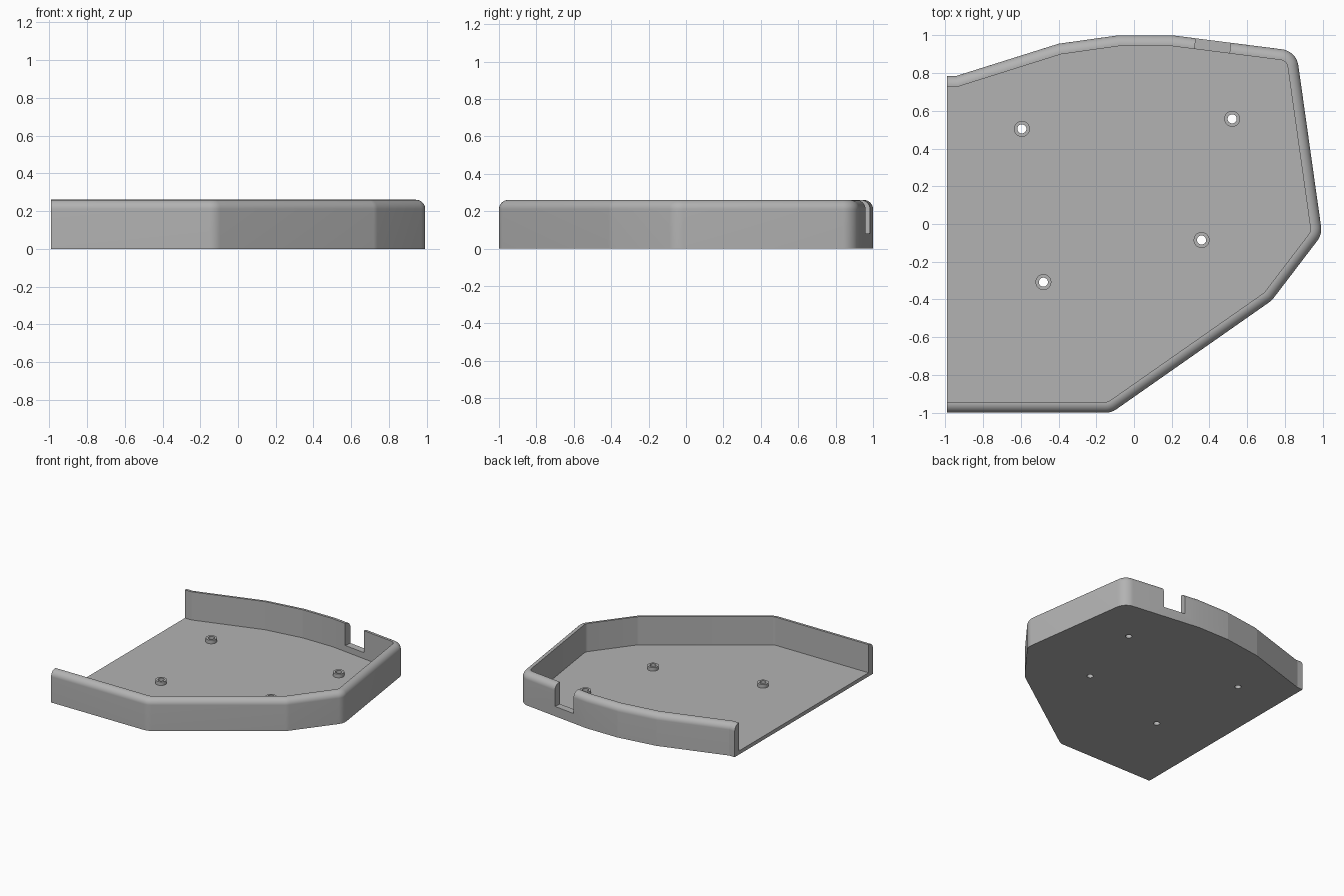
import bpy, bmesh, math
from mathutils import Vector, Matrix

cube = bpy.data.objects.get("Cube")
if cube:
    bpy.data.objects.remove(cube)

HEIGHT, FLOOR, WALL, ROUND = 0.26, 0.03, 0.057, 0.05

grey = bpy.data.materials.new("plain grey")
grey.use_nodes = True
colour = (0.45, 0.45, 0.45, 1)
grey.diffuse_color = colour
grey.node_tree.nodes["Principled BSDF"].inputs["Base Color"].default_value = colour

# Outline corners: x, y, rounding radius; the open side is on the right
CORNERS = [(-0.99, -1, 0), (-0.12, -1, 0.1), (0.73, -0.405, 0.1),
           (0.997, -0.055, 0.1), (0.86, 0.916, 0.1), (0.2, 1, 0),
           (-0.08, 1, 0), (-0.4, 0.955, 0), (-0.94, 0.785, 0), (-0.99, 0.785, 0)]


def rounded_path(corners):
    """Open path with circular arcs at the corners that have a radius."""
    pts = [Vector(c[:2]) for c in corners]
    path = []
    for i, p in enumerate(pts):
        r = corners[i][2]
        if r == 0:
            path.append(p)
            continue
        a, b = (p - pts[i - 1]).normalized(), (pts[i + 1] - p).normalized()
        turn = a.angle(b)
        start = p - a * r * math.tan(turn / 2)
        centre = start + Vector((-a.y, a.x)) * r
        steps = math.ceil(turn / math.radians(6))
        for k in range(steps + 1):
            path.append(centre + Matrix.Rotation(turn * k / steps, 2) @ (start - centre))
    return path


def inset(path, d):
    """Shift the open path inwards with mitred corners."""
    out = []
    for i, p in enumerate(path):
        a = (p - path[i - 1]).normalized() if i else None
        b = (path[i + 1] - p).normalized() if i < len(path) - 1 else a
        a = a or b
        na, nb = Vector((-a.y, a.x)), Vector((-b.y, b.x))
        out.append(p + (na + nb) * d / (1 + na.dot(nb)))
    return out


def new_object(name, bm):
    mesh = bpy.data.meshes.new(name)
    bmesh.ops.recalc_face_normals(bm, faces=bm.faces)
    bm.to_mesh(mesh)
    bm.free()
    mesh.materials.append(grey)
    obj = bpy.data.objects.new(name, mesh)
    bpy.context.collection.objects.link(obj)
    return obj


def cylinders(name, radius, z0, z1):
    bm = bmesh.new()
    for x, y in [(-0.594, 0.504), (0.52, 0.557), (0.358, -0.085), (-0.48, -0.308)]:
        bmesh.ops.create_cone(bm, cap_ends=True, segments=48, radius1=radius,
                              radius2=radius, depth=z1 - z0,
                              matrix=Matrix.Translation((x, y, (z0 + z1) / 2)))
    return new_object(name, bm)


def combine(target, tool, operation):
    """Apply a boolean and remove the tool object."""
    tool.hide_render = True
    bpy.context.view_layer.objects.active = target
    mod = target.modifiers.new(operation, "BOOLEAN")
    mod.operation, mod.solver, mod.object = operation, "EXACT", tool
    bpy.ops.object.modifier_apply(modifier=mod.name)
    bpy.data.objects.remove(tool)


# Tray: wall section (inset, height) swept along the outline
section = [(0, 0)]
for k in range(17):
    t = math.pi / 2 * k / 16
    section.append((ROUND * (1 - math.cos(t)), HEIGHT - ROUND + ROUND * math.sin(t)))
section += [(WALL, HEIGHT), (WALL, FLOOR)]
path = rounded_path(CORNERS)
bm = bmesh.new()
rings = [[bm.verts.new((p.x, p.y, z)) for p in inset(path, d)] for d, z in section]
for low, high in zip(rings, rings[1:]):
    for i in range(len(path) - 1):
        bm.faces.new((low[i], low[i + 1], high[i + 1], high[i]))
bm.faces.new(rings[0])
bm.faces.new(rings[-1])
bm.faces.new([r[0] for r in rings] + [r[-1] for r in reversed(rings)])
tray = new_object("tray", bm)

# Screw bosses with through holes
combine(tray, cylinders("screw_bosses", 0.042, FLOOR / 2, 0.06), "UNION")
combine(tray, cylinders("screw_holes", 0.024, -0.1, 0.2), "DIFFERENCE")

# Cable slot, square to the back wall
bm = bmesh.new()
place = Matrix.Translation((0.417, 0.945, 0.28)) @ Matrix.Rotation(-0.127, 4, "Z")
bmesh.ops.create_cube(bm, size=1, matrix=place @ Matrix.Diagonal((0.187, 0.2, 0.4, 1)))
combine(tray, new_object("slot_cutter", bm), "DIFFERENCE")

# Smooth only the fine arcs
bpy.ops.object.select_all(action="DESELECT")
tray.select_set(True)
bpy.context.view_layer.objects.active = tray
bpy.ops.object.shade_smooth_by_angle(angle=math.radians(7.6))
